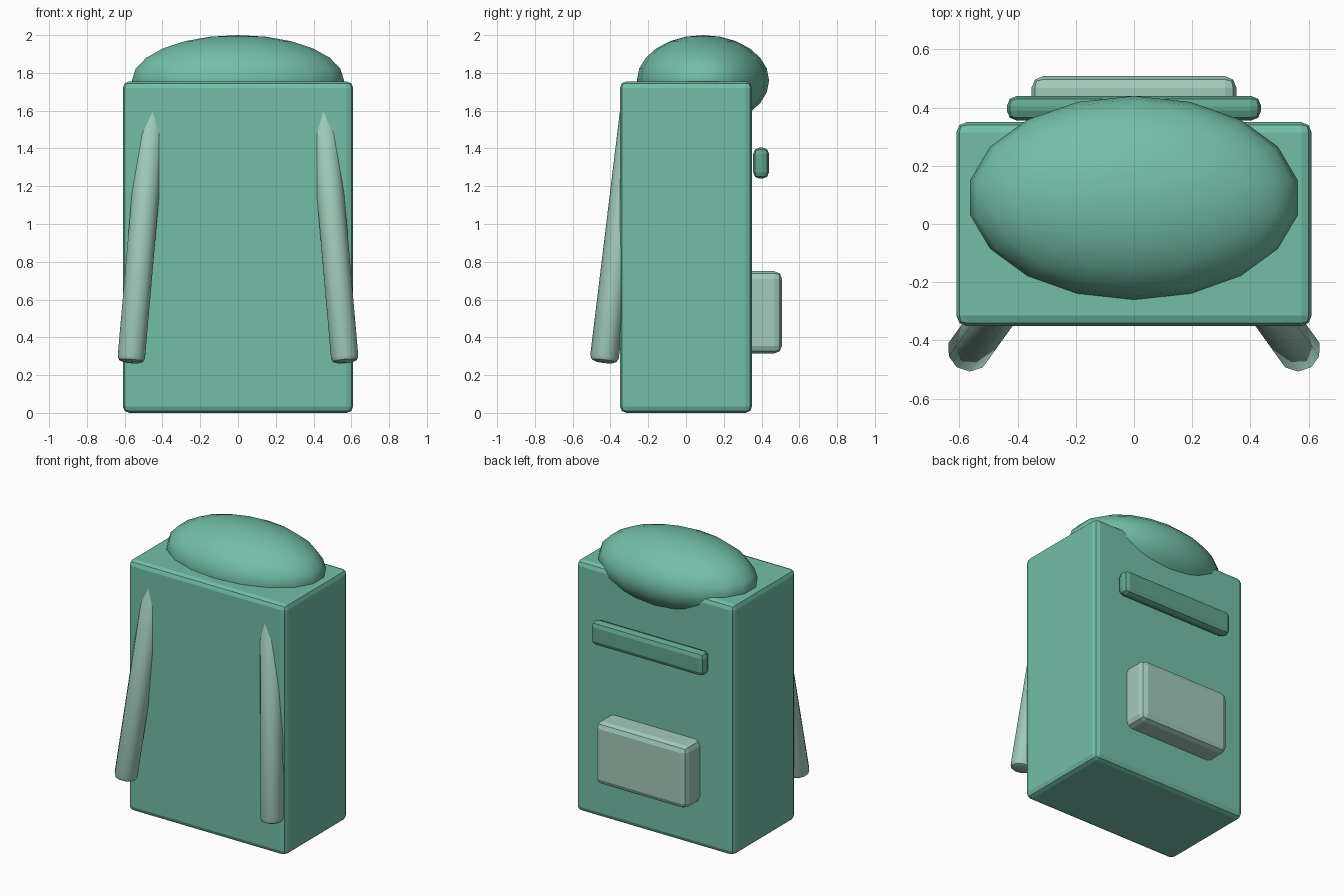
import bpy, math
from mathutils import Vector

if "Cube" in bpy.data.objects:
    bpy.data.objects.remove(bpy.data.objects["Cube"])


def material(name, rgb):
    m = bpy.data.materials.new(name)
    m.diffuse_color = (*rgb, 1)
    m.use_nodes = True
    m.node_tree.nodes["Principled BSDF"].inputs["Base Color"].default_value = m.diffuse_color
    return m


GREEN = material("green", (0.17, 0.52, 0.39))
DARK = material("dark_green", (0.12, 0.38, 0.28))
PALE = material("pale_green", (0.36, 0.60, 0.50))


def finish(obj, name, mat, bevel=0.0):
    obj.name = name
    obj.data.materials.append(mat)
    bpy.ops.object.transform_apply(location=False, rotation=False, scale=True)
    if bevel:
        b = obj.modifiers.new("bevel", 'BEVEL')
        b.width, b.segments = bevel, 2
        b.limit_method = 'ANGLE'
        b.angle_limit = math.radians(50)
        bpy.ops.object.modifier_apply(modifier=b.name)


def box(name, lo, hi, bevel, mat):
    lo, hi = Vector(lo), Vector(hi)
    bpy.ops.mesh.primitive_cube_add(size=1, location=(lo + hi) / 2)
    obj = bpy.context.object
    obj.scale = hi - lo
    finish(obj, name, mat, bevel)


# Main bag
box("bag_body", (-0.61, -0.35, 0), (0.61, 0.35, 1.755), 0.035, GREEN)

# Domed top flap, overhanging the back
bpy.ops.mesh.primitive_uv_sphere_add(segments=18, ring_count=12, radius=1,
                                     location=(0, 0.09, 1.76))
flap = bpy.context.object
flap.scale = (0.57, 0.35, 0.24)
finish(flap, "top_flap", GREEN)
bpy.ops.object.shade_smooth_by_angle(angle=math.radians(40))

# Strip and pocket on the back
box("trim_strip", (-0.437, 0.355, 1.24), (0.437, 0.44, 1.405), 0.035, DARK)
box("pocket", (-0.352, 0.29, 0.315), (0.352, 0.508, 0.75), 0.04, PALE)

# Shoulder straps, splaying out from the bag
for side, label in ((-1, "left"), (1, "right")):
    bottom = Vector((side * 0.567, -0.435, 0.268))
    top = Vector((side * 0.443, -0.262, 1.69))
    axis = top - bottom
    bpy.ops.mesh.primitive_cylinder_add(vertices=10, radius=0.076, depth=axis.length,
                                        location=(top + bottom) / 2)
    strap = bpy.context.object
    strap.rotation_euler = Vector((0, 0, 1)).rotation_difference(axis).to_euler()
    finish(strap, label + "_strap", PALE, 0.03)
    bpy.ops.object.shade_smooth_by_angle(angle=math.radians(40))
